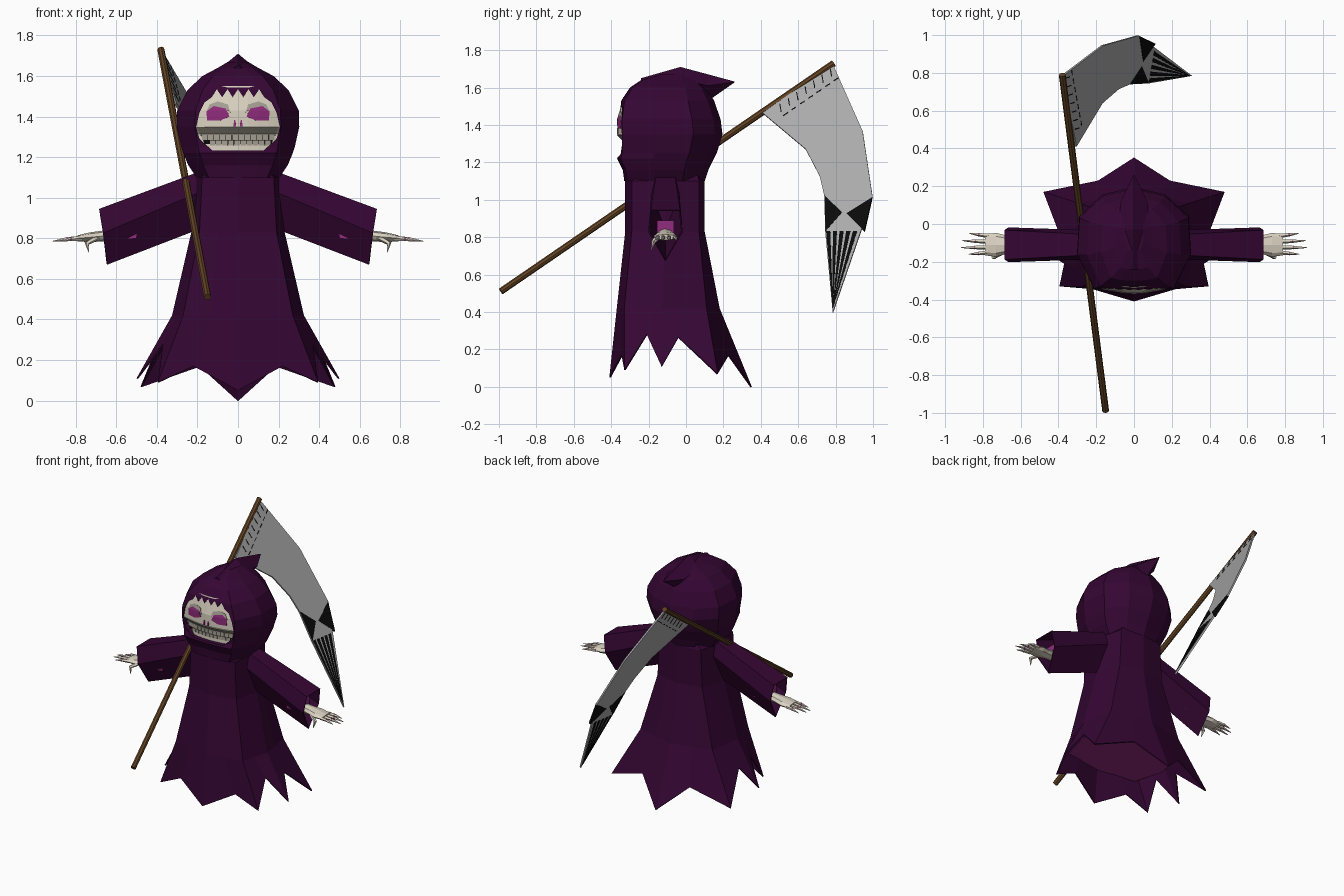
import bpy, bmesh, math
from mathutils import Vector

cube = bpy.data.objects.get("Cube")
if cube:
    bpy.data.objects.remove(cube)


def material(name, r, g, b):
    m = bpy.data.materials.new(name)
    m.use_nodes = True
    m.diffuse_color = (r, g, b, 1)
    m.node_tree.nodes["Principled BSDF"].inputs["Base Color"].default_value = (r, g, b, 1)
    return m


ROBE = material("dark purple cloth", .036, .002, .034)
LINING = material("magenta", .28, .025, .2)
BONE = material("bone", .71, .65, .54)
SHADE = material("grey bone", .38, .35, .29)
WOOD = material("brown wood", .125, .057, .018)
STEEL = material("steel grey", .4, .4, .4)
BLACK = material("black", .003, .003, .003)


def add(name, bm, mat, mirror=False, thick=0, offset=-1):
    mesh = bpy.data.meshes.new(name)
    bm.to_mesh(mesh)
    bm.free()
    mesh.materials.append(mat)
    ob = bpy.data.objects.new(name, mesh)
    bpy.context.collection.objects.link(ob)
    if mirror:
        ob.modifiers.new("mirror", 'MIRROR')
    if thick:
        mod = ob.modifiers.new("thickness", 'SOLIDIFY')
        mod.thickness, mod.offset = thick, offset
    return ob


def loft(name, rings, mat, first=True, last=True, **kw):
    """Skin closed rings of equal length, with optional end caps."""
    bm = bmesh.new()
    loops = [[bm.verts.new(p) for p in ring] for ring in rings]
    for a, b in zip(loops, loops[1:]):
        for i in range(len(a)):
            j = (i + 1) % len(a)
            bm.faces.new((a[i], a[j], b[j], b[i]))
    if first:
        bm.faces.new(loops[0][::-1])
    if last:
        bm.faces.new(loops[-1])
    return add(name, bm, mat, **kw)


def tube(name, path, radii, sides, mat, **kw):
    path = [Vector(p) for p in path]
    axis = (path[-1] - path[0]).normalized()
    u = axis.cross(Vector((0, 0, 1))).normalized()
    v = axis.cross(u)
    turn = [math.tau * i / sides for i in range(sides)]
    rings = [[p + r * (u * math.cos(t) + v * math.sin(t)) for t in turn]
             for p, r in zip(path, radii)]
    return loft(name, rings, mat, **kw)


def symmetric(half):
    """Complete a front-to-back half ring on the other side."""
    return half + [(-x, y, z) for x, y, z in half[-2:0:-1]]


def with_midpoints(corners, z):
    half = []
    for a, b in zip(corners, corners[1:]):
        half += [(*a, z), ((a[0] + b[0]) / 2, (a[1] + b[1]) / 2, z)]
    return symmetric(half + [(*corners[-1], z)])


# Robe with a ragged hem
hem = symmetric([(0, -.41, .05), (.22, -.345, .17), (.395, -.33, .09),
                 (.37, -.21, .28), (.5, -.13, .11), (.4, -.04, .265),
                 (.48, .17, .07), (.19, .23, .17), (0, .352, 0)])
skirt_corners = [(0, -.37), (.27, -.33), (.325, -.13), (.29, .11), (0, .18)]
waist_corners = [(0, -.325), (.19, -.29), (.23, -.11), (.18, .07), (0, .1)]
skirt = with_midpoints(skirt_corners, .42)
waist = with_midpoints(waist_corners, .83)
chest = with_midpoints([(x * .93, y) for x, y in waist_corners], 1.1)
collar = with_midpoints([(x * .8, y * .9) for x, y in waist_corners], 1.13)
loft("robe", [hem, skirt, waist, chest, collar], ROBE, first=False, thick=.008)
loft("robe_lining", [[(x * 1.05, y, z) for x, y, _ in skirt] for z in (.287, .295)], LINING)

# Sleeves, pointed at the bottom of the cuff
ARM_Y = -.11
shoulder = [(.16, ARM_Y, .857), (.16, -.035, 1.04), (.16, -.06, 1.14),
            (.16, -.16, 1.14), (.16, -.185, 1.04)]
cuff = [(.645, ARM_Y, .67), (.665, -.018, .826), (.685, -.032, .945),
        (.685, -.188, .945), (.665, -.202, .826)]
loft("sleeves", [shoulder, cuff], ROBE, last=False, mirror=True, thick=.008)
wrist = [[(x, ARM_Y + y, z) for y, z in ((-.045, .8), (.045, .8), (.045, .89), (-.045, .89))]
         for x in (.5, .62)]
loft("sleeve_lining", wrist, LINING, mirror=True)

# Bony hands
palm = []
for x, half, z, h in ((.58, .035, .82, .03), (.68, .05, .81, .026),
                      (.73, .063, .805, .024), (.79, .056, .8, .015)):
    palm.append([(x, ARM_Y + half * math.cos(t), z + h * math.sin(t))
                 for t in (math.tau * i / 8 for i in range(8))])
loft("palms", palm, BONE, mirror=True)
for n, (y, reach) in enumerate(((-.05, .87), (-.088, .91), (-.125, .915), (-.16, .875))):
    start, end = Vector((.77, ARM_Y + (y - ARM_Y) * .8, .8)), Vector((reach, y, .785))
    knuckle = start.lerp(end, .5) + Vector((0, 0, .004))
    tube(f"finger_{n}", [start, knuckle, end], [.013, .01, .002], 5, BONE, mirror=True)
    tube(f"finger_joint_{n}", [knuckle - Vector((.002, 0, 0)), knuckle + Vector((.002, 0, 0))],
         [.011, .011], 5, LINING, mirror=True)
tube("thumbs", [(.7, -.15, .8), (.745, -.175, .775), (.735, -.185, .73)],
     [.016, .012, .002], 5, BONE, mirror=True)

# Hood: half width, front and back at each height, with a flat front
section = [(0, 0), (.4, .008), (.7, .035), (1, .37), (.96, .72), (.55, .93), (0, 1)]
levels = [(1.1, .205, -.33, .1), (1.16, .245, -.338, .12), (1.22, .27, -.368, .15),
          (1.25, .28, -.358, .165), (1.35, .302, -.362, .195), (1.43, .3, -.36, .185),
          (1.53, .25, -.346, .15), (1.6, .175, -.3, .11), (1.64, .1, -.24, .07),
          (1.67, .05, -.14, .02)]
hood = loft("hood", [symmetric([(w * sx, front + (back - front) * sy, z) for sx, sy in section])
                     for z, w, front, back in levels], ROBE)
peak = []
for y, w, top, side, low in ((-.24, .04, 1.65, 1.63, 1.58), (-.03, .085, 1.71, 1.64, 1.55),
                             (.12, .07, 1.67, 1.61, 1.53), (.26, .002, 1.632, 1.63, 1.628)):
    peak.append([(0, y, low), (-w, y, side), (0, y, top), (w, y, side)])
loft("hood_peak", peak[::-1], ROBE)


def both(half):
    return half + [(-x, z) for x, z in half[::-1]]


# Face opening in the hood, with a ragged fringe
zigzag = [(.026 * i, (1.535, 1.495)[i % 2]) for i in range(5, -6, -1)]
lower = [(.125, 1.232), (.19, 1.29), (.207, 1.345), (.19, 1.42), (.165, 1.47)]
opening = lower + zigzag + [(-x, z) for x, z in lower[::-1]]
cutter = loft("face_opening_cutter", [[(x, y, z) for x, z in opening] for y in (-.5, -.27)][::-1],
              ROBE)
cutter.hide_render = True
cutter.hide_viewport = True
cut = hood.modifiers.new("face opening", 'BOOLEAN')
cut.operation, cut.object = 'DIFFERENCE', cutter


# Face panels are sliced and bent over one curved surface
def face_y(x, z):
    jaw = min(max(1.345 - z, 0), .03)
    return -.366 + .9 * x * x + jaw + .25 * max(0, z - 1.43)


def face_panel(name, outline, mat, lift, thick=.005):
    bm = bmesh.new()
    face = bm.faces.new([bm.verts.new((x, 0, z)) for x, z in outline])
    face.normal_update()
    if face.normal.y > 0:
        face.normal_flip()
    bmesh.ops.triangulate(bm, faces=bm.faces[:])
    cuts = [((i * .05, 0, 0), (1, 0, 0)) for i in range(-4, 5)]
    cuts += [((0, 0, z), (0, 0, 1)) for z in (1.315, 1.345, 1.43)]
    for co, no in cuts:
        bmesh.ops.bisect_plane(bm, geom=bm.verts[:] + bm.edges[:] + bm.faces[:],
                               plane_co=co, plane_no=no)
    for v in bm.verts:
        v.co.y = face_y(v.co.x, v.co.z) - lift
    return add(name, bm, mat, thick=thick)


face_panel("skull", both([(.125, 1.225), (.195, 1.285), (.212, 1.345), (.195, 1.425),
                          (.165, 1.5), (.11, 1.55)]), BONE, 0, .06)
face_panel("mouth", both([(.165, 1.264), (.182, 1.312)]), BLACK, .003)
face_panel("upper_gum", both([(.184, 1.308), (.2, 1.345)]), SHADE, .004)
for i in range(-6, 6):
    x = i * .03 + .002
    face_panel("upper_tooth", [(x, 1.284), (x + .027, 1.284), (x + .027, 1.312), (x, 1.312)],
               SHADE, .006)
    if -6 < i < 5:
        face_panel("lower_tooth", [(x + .01, 1.258), (x + .037, 1.258),
                                   (x + .037, 1.281), (x + .01, 1.281)], SHADE, .006)
for side, s in (("left", 1), ("right", -1)):
    eye = [(.152, 1.38), (.156, 1.425), (.12, 1.452), (.06, 1.44), (.042, 1.4), (.09, 1.38)]
    brow = [(.156, 1.425), (.14, 1.46), (.1, 1.475), (.05, 1.46), (.038, 1.42),
            (.06, 1.44), (.12, 1.452)]
    slit = [(.01, 1.35), (.024, 1.35), (.018, 1.385), (.012, 1.38)]
    for part, shape, mat in (("eye", eye, LINING), ("brow", brow, SHADE), ("nostril", slit, LINING)):
        face_panel(f"{side}_{part}", [(s * x, z) for x, z in shape], mat, .004)

# Scythe shaft
foot, head = Vector((-.15, -.99, .51)), Vector((-.38, .79, 1.73))
tube("scythe_shaft", [foot, head], [.018, .018], 8, WOOD)


# Scythe blade and its markings lie in one tilted plane
def blade_plate(name, outline, mat, thick):
    bm = bmesh.new()
    bm.faces.new([bm.verts.new((-.38 - .513 * (z - 1.725) + .17 * (y - .785), y, z))
                  for y, z in outline])
    bmesh.ops.triangulate(bm, faces=bm.faces[:])
    return add(name, bm, mat, thick=thick, offset=0)


tip = (.785, .395)
blade_plate("scythe_blade", [(.785, 1.725), (.945, 1.366), (.998, 1.013), tip, (.745, .83),
            (.74, 1.02), (.715, 1.126), (.64, 1.27), (.41, 1.463)], STEEL, .012)
blade_plate("inner_mark", [(.742, 1.02), (.835, .93), (.747, .83)], BLACK, .016)
blade_plate("outer_mark", [(.996, 1.01), (.86, .925), (.955, .83)], BLACK, .016)
for i in range(5):
    y = .75 + .036 * i
    blade_plate("tip_stripe", [(y, .83), (y + .022, .83), (tip[0] + .002, .42), (tip[0], .42)],
                BLACK, .016)

# Lashing stitches where the blade meets the shaft
for i in range(7):
    y, z = .5 + .045 * i, 1.51 + .031 * i
    blade_plate("stitch", [(y, z), (y + .005, z), (y + .012, z - .04), (y + .007, z - .04)],
                BLACK, .016)
    blade_plate("stitch_end", [(y + .02, z - .06), (y + .045, z - .045),
                               (y + .045, z - .05), (y + .02, z - .065)], BLACK, .016)
